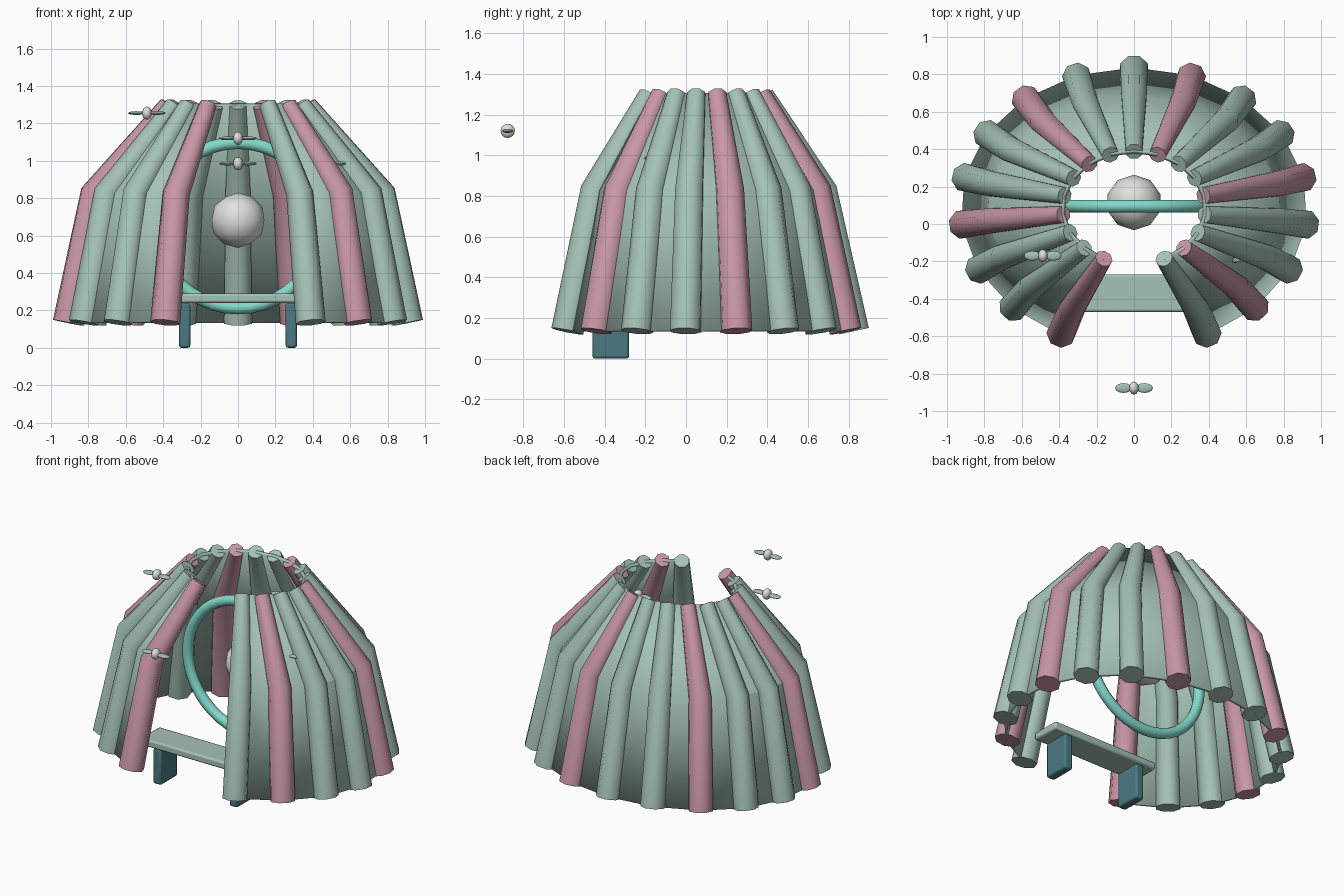
import bpy, bmesh, math
from mathutils import Vector

if "Cube" in bpy.data.objects:
    bpy.data.objects.remove(bpy.data.objects["Cube"], do_unlink=True)


def material(name, rgb):
    m = bpy.data.materials.new(name)
    m.use_nodes = True
    m.diffuse_color = (*rgb, 1)
    m.node_tree.nodes["Principled BSDF"].inputs["Base Color"].default_value = (*rgb, 1)
    return m


SAGE = material("sage green", (0.38, 0.54, 0.47))
PINK = material("dusty pink", (0.58, 0.31, 0.38))
AQUA = material("aqua", (0.23, 0.69, 0.6))
TEAL = material("deep teal", (0.07, 0.19, 0.22))
PALE = material("pale grey", (0.74, 0.75, 0.71))

CENTRE_Y = 0.087
RIBS = 17
SPREAD = math.radians(155)
# Profile levels: x radius, y radius, height, rib thickness
LEVELS = [(0.92, 0.74, 0.135, 0.08), (0.78, 0.59, 0.825, 0.073), (0.38, 0.3, 1.3, 0.048)]


def finish(obj, name, mat, angle=50):
    obj.name = name
    obj.data.materials.clear()
    obj.data.materials.append(mat)
    bpy.ops.object.select_all(action="DESELECT")
    obj.select_set(True)
    bpy.context.view_layer.objects.active = obj
    bpy.ops.object.shade_smooth_by_angle(angle=math.radians(angle))
    return obj


def from_bmesh(bm, name, mat, angle=50):
    bmesh.ops.recalc_face_normals(bm, faces=bm.faces)
    mesh = bpy.data.meshes.new(name)
    bm.to_mesh(mesh)
    bm.free()
    obj = bpy.data.objects.new(name, mesh)
    bpy.context.collection.objects.link(obj)
    return finish(obj, name, mat, angle)


def wall_point(angle, level):
    rx, ry, z, _ = level
    return Vector((rx * math.sin(angle), CENTRE_Y + ry * math.cos(angle), z))


def rib(angle, name, mat, sides=8):
    """Bent tapered tube that follows the wall profile."""
    pts = [wall_point(angle, lv) for lv in LEVELS]
    dirs = [(b - a).normalized() for a, b in zip(pts, pts[1:])]
    tangents = [dirs[0], (dirs[0] + dirs[1]).normalized(), dirs[1]]
    bm = bmesh.new()
    rings = []
    for p, t, lv in zip(pts, tangents, LEVELS):
        side = t.cross(Vector((0, 0, 1))).normalized()
        out = side.cross(t)
        ring = []
        for k in range(sides):
            a = (k + 0.5) * math.tau / sides
            ring.append(bm.verts.new(p + lv[3] * (side * math.cos(a) + out * math.sin(a))))
        rings.append(ring)
    for lower, upper in zip(rings, rings[1:]):
        for k in range(sides):
            n = (k + 1) % sides
            bm.faces.new((lower[k], lower[n], upper[n], upper[k]))
    bm.faces.new(rings[0])
    bm.faces.new(rings[-1])
    return from_bmesh(bm, name, mat)


# Ribs, every third one pink
angles = [-SPREAD + 2 * SPREAD * i / (RIBS - 1) for i in range(RIBS)]
for i, a in enumerate(angles):
    rib(a, f"rib_{i + 1}", PINK if i % 3 == 0 else SAGE)

# Wall skin strung between the ribs, open at the front
bm = bmesh.new()
columns = [[bm.verts.new(wall_point(a, lv)) for lv in LEVELS] for a in angles]
for left, right in zip(columns, columns[1:]):
    for j in range(len(LEVELS) - 1):
        bm.faces.new((left[j], right[j], right[j + 1], left[j + 1]))
wall = from_bmesh(bm, "wall_skin", SAGE, 25)
thick = wall.modifiers.new("thickness", "SOLIDIFY")
thick.thickness = 0.02
thick.offset = 0

# Upright hoop and hanging globe
bpy.ops.mesh.primitive_torus_add(major_radius=0.442, minor_radius=0.034, major_segments=40,
                                 minor_segments=10, location=(0, 0.095, 0.655),
                                 rotation=(math.pi / 2, 0, 0))
finish(bpy.context.object, "hoop", AQUA)
bpy.ops.mesh.primitive_ico_sphere_add(subdivisions=2, radius=0.148, location=(0, 0.115, 0.682))
finish(bpy.context.object, "globe", PALE)


def block(name, size, loc, mat):
    bpy.ops.mesh.primitive_cube_add(size=1, location=loc)
    obj = bpy.context.object
    obj.scale = size
    bpy.ops.object.transform_apply(location=False, rotation=False, scale=True)
    finish(obj, name, mat, 40)
    bevel = obj.modifiers.new("soft_edges", "BEVEL")
    bevel.width = 0.012
    bevel.segments = 2


# Bench in the doorway
block("bench_seat", (0.8, 0.2, 0.05), (0, -0.37, 0.265), SAGE)
for side, x in (("left", 0.285), ("right", -0.285)):
    block(f"bench_leg_{side}", (0.06, 0.18, 0.24), (x, -0.37, 0.12), TEAL)


def ellipsoid(name, loc, size, mat):
    bpy.ops.mesh.primitive_uv_sphere_add(segments=12, ring_count=8, radius=1, location=loc)
    obj = bpy.context.object
    obj.scale = size
    bpy.ops.object.transform_apply(location=False, rotation=False, scale=True)
    finish(obj, name, mat)


# Small winged insects hovering around
for i, (x, y, z) in enumerate([(0, -0.877, 1.12), (-0.487, -0.17, 1.255),
                               (0.485, -0.18, 0.985), (0, 0.5, 0.985)]):
    ellipsoid(f"insect_body_{i + 1}", (x, y, z), (0.026, 0.035, 0.035), PALE)
    for side, s in (("left", 1), ("right", -1)):
        ellipsoid(f"insect_wing_{side}_{i + 1}", (x + s * 0.056, y, z),
                  (0.045, 0.026, 0.01), SAGE)
